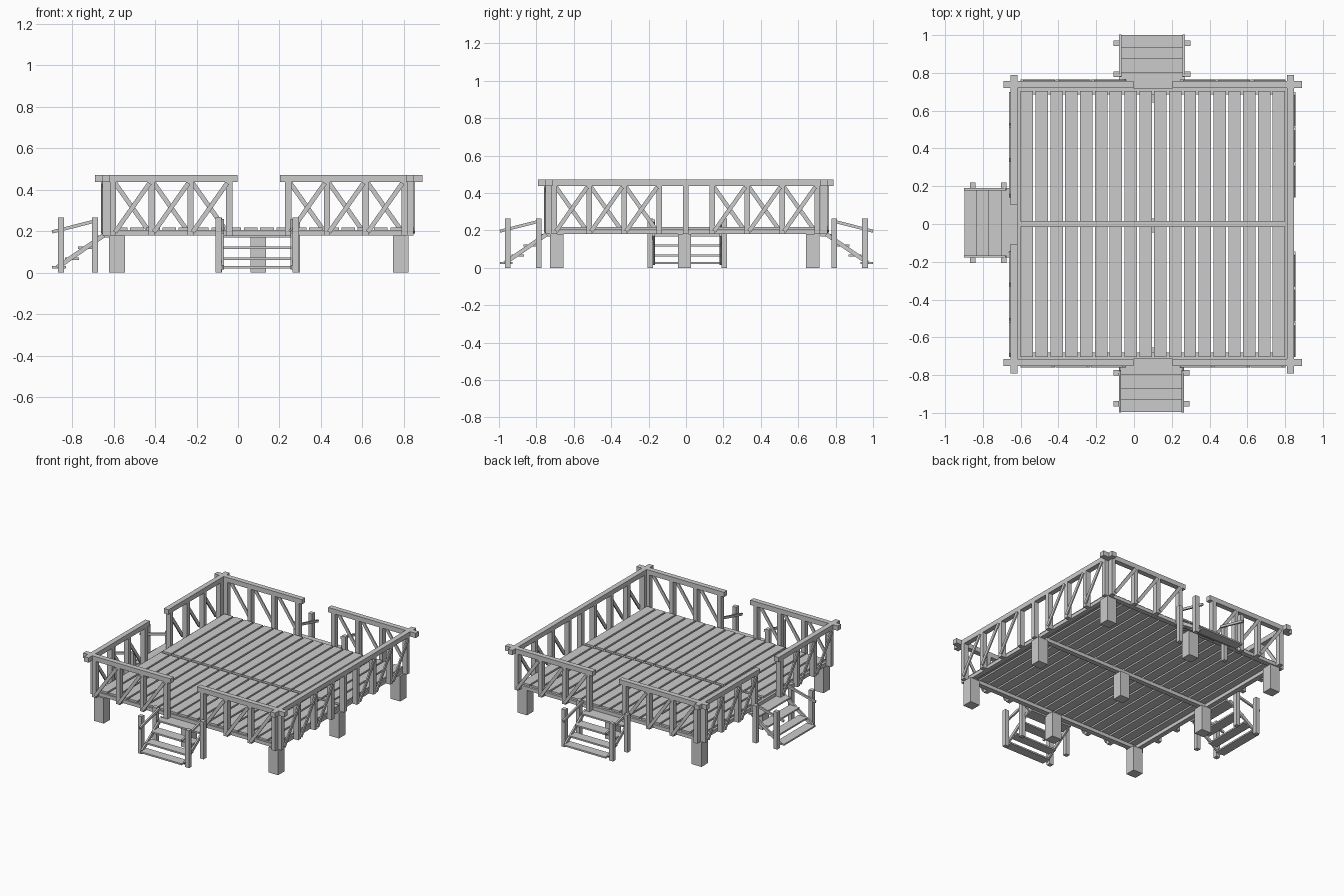
import bpy, bmesh
from mathutils import Matrix, Vector

cube = bpy.data.objects.get("Cube")
if cube:
    bpy.data.objects.remove(cube)

wood = bpy.data.materials.new("pale_grey_wood")
wood.use_nodes = True
GREY = (0.6, 0.6, 0.6, 1)
wood.diffuse_color = GREY
wood.node_tree.nodes["Principled BSDF"].inputs["Base Color"].default_value = GREY


def block(name, matrix):
    """Unit cube shaped by a matrix."""
    bm = bmesh.new()
    bmesh.ops.create_cube(bm, size=1, matrix=matrix)
    bmesh.ops.recalc_face_normals(bm, faces=bm.faces)
    mesh = bpy.data.meshes.new(name)
    bm.to_mesh(mesh)
    bm.free()
    mesh.materials.append(wood)
    obj = bpy.data.objects.new(name, mesh)
    bpy.context.collection.objects.link(obj)
    return obj


def box(name, x, y, z, frame=Matrix()):
    """Box from (low, high) pairs, inside a local frame."""
    centre = Vector([(a + b) / 2 for a, b in (x, y, z)])
    size = [abs(b - a) for a, b in (x, y, z)]
    block(name, frame @ Matrix.Translation(centre) @ Matrix.Diagonal((*size, 1)))


def bar(name, start, end, side, thick, width, frame):
    """Straight sloping bar; 'side' is the direction of its thickness."""
    start, end, side = Vector(start), Vector(end), Vector(side)
    along = end - start
    across = along.normalized().cross(side)
    m = Matrix((along, side * thick, across * width)).transposed().to_4x4()
    m.translation = (start + end) / 2
    block(name, frame @ m)


def side_frame(along, out, origin):
    """Local frame: x along the deck edge, y outward, z up."""
    m = Matrix((along, out, (0, 0, 1))).transposed().to_4x4()
    m.translation = origin
    return m


FRONT = side_frame((1, 0, 0), (0, -1, 0), (0.1, -0.715, 0))
BACK = side_frame((-1, 0, 0), (0, 1, 0), (0.1, 0.72, 0))
RIGHT = side_frame((0, -1, 0), (-1, 0, 0), (-0.617, -0.002, 0))
LEFT = side_frame((0, 1, 0), (1, 0, 0), (0.81, -0.002, 0))

BASE, BEAM_TOP, DECK_TOP = 0.18, 0.205, 0.218
RAIL_LOW, RAIL_TOP = 0.438, 0.472

# Legs in a three by three grid
for x in (-0.583, 0.098, 0.785):
    for y in (-0.69, -0.008, 0.678):
        box("leg", (x - 0.038, x + 0.038), (y - 0.036, y + 0.036), (0, BASE))

# Edge beams and middle beam
for y in (-0.698, 0.0, 0.703):
    box("cross_beam", (-0.617, 0.81), (y - 0.017, y + 0.017), (BASE, BEAM_TOP))
for x in (-0.6, 0.793):
    box("side_beam", (x - 0.017, x + 0.017), (-0.715, 0.72), (BASE, BEAM_TOP))

# Deck planks in two rows
for i in range(18):
    x = -0.6 + i * 0.0785
    for low, high in ((-0.705, -0.012), (0.012, 0.705)):
        box("plank", (x, x + 0.066), (low, high), (BEAM_TOP, DECK_TOP))


def railing(frame, gap):
    """Posts, one brace per bay, and top rail along one deck edge."""
    depth = 0.036
    for s in (-1, 1):
        posts = sorted(s * (0.142 + i * 0.187) for i in range(4))
        for p in posts:
            box("railing_post", (p - 0.015, p + 0.015), (0, depth), (BASE, RAIL_LOW), frame)
        for a, b in zip(posts, posts[1:]):
            bar("railing_brace", (a + 0.01, depth + 0.004, 0.195), (b - 0.01, depth + 0.004, 0.432),
                (0, 1, 0), 0.009, 0.022, frame)
        if gap:
            box("top_rail", (s * 0.103, s * 0.79), (0, depth), (RAIL_LOW, RAIL_TOP), frame)
    if not gap:
        box("railing_post", (-0.015, 0.015), (0, depth), (BASE, RAIL_LOW), frame)
        box("top_rail", (-0.79, 0.79), (0, depth), (RAIL_LOW, RAIL_TOP), frame)


def stairs(frame, centre, half):
    """Four treads, two stringers, four posts and two handrails."""
    f = frame @ Matrix.Translation((centre, 0, 0))
    treads = ((0.0, 0.085, 0.18), (0.08, 0.155, 0.126), (0.15, 0.218, 0.072), (0.213, 0.28, 0.032))
    for near, far, top in treads:
        box("stair_tread", (-half, half), (near, far), (top - 0.011, top), f)
    for s in (-1, 1):
        edge = s * (half + 0.003)
        bar("stair_stringer", (edge, 0.255, 0.025), (edge, 0.03, 0.18), (1, 0, 0), 0.012, 0.022, f)
        bar("stair_handrail", (edge, 0.28, 0.196), (edge, 0.06, 0.252), (1, 0, 0), 0.012, 0.016, f)
        for near in (0.058, 0.222):
            box("stair_post", (s * (half + 0.008), s * (half + 0.038)), (near, near + 0.03), (0, 0.265), f)


for side in (FRONT, BACK, RIGHT):
    railing(side, True)
railing(LEFT, False)

stairs(FRONT, -0.008, 0.163)
stairs(BACK, 0.005, 0.165)
stairs(RIGHT, -0.008, 0.175)
